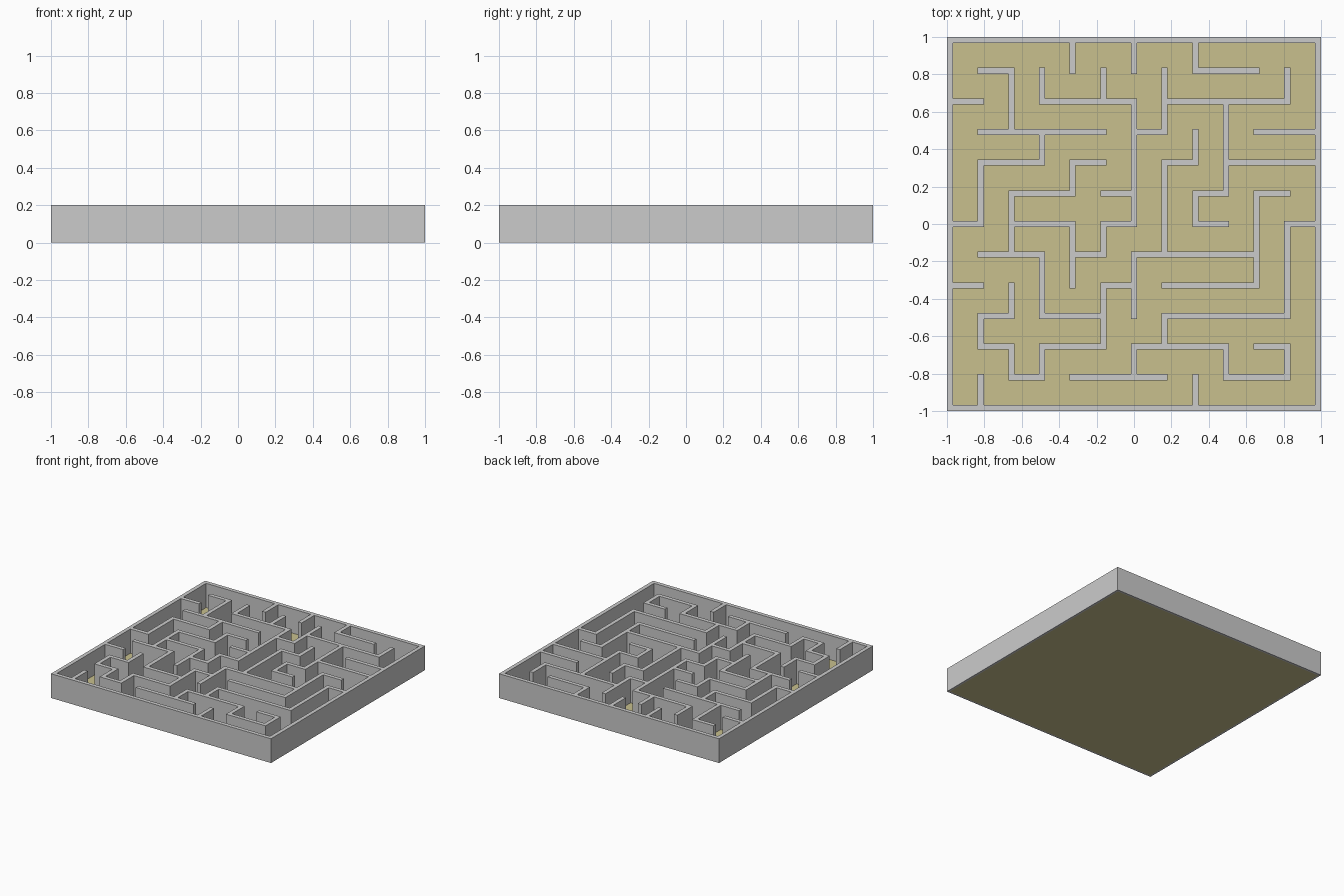
import bpy, bmesh

if "Cube" in bpy.data.objects:
    bpy.data.objects.remove(bpy.data.objects["Cube"])

N = 12               # maze cells per side
U = 2 / (5 * N + 1)  # wall thickness; a corridor is 4 U wide
HEIGHT = 0.2

# Wall runs between grid nodes: line index -> (start, end) pairs
ROWS = {  # walls along x, keyed by y node
    0: [(0, 12)], 1: [(2, 3), (4, 7), (9, 11)],
    2: [(1, 2), (3, 5), (6, 9), (10, 11)], 3: [(1, 2), (3, 5), (7, 11)],
    4: [(0, 1), (5, 6), (7, 10)], 5: [(1, 3), (4, 5), (6, 10)],
    6: [(0, 1), (2, 4), (5, 6), (8, 9), (11, 12)],
    7: [(2, 4), (5, 6), (8, 9), (10, 11)],
    8: [(1, 3), (4, 5), (7, 8), (9, 12)], 9: [(1, 5), (6, 7), (10, 12)],
    10: [(0, 1), (3, 6), (7, 11)], 11: [(1, 2), (8, 10)], 12: [(0, 12)],
}
COLS = {  # walls along y, keyed by x node
    0: [(0, 12)], 1: [(0, 1), (2, 3), (6, 8)],
    2: [(1, 2), (3, 4), (5, 7), (9, 11)],
    3: [(1, 2), (3, 5), (8, 9), (10, 11)], 4: [(4, 6), (7, 8), (11, 12)],
    5: [(2, 4), (5, 6), (10, 11)], 6: [(1, 2), (3, 5), (6, 10), (11, 12)],
    7: [(2, 3), (5, 8), (9, 11)], 8: [(0, 1), (6, 7), (8, 9), (11, 12)],
    9: [(1, 2), (7, 10)], 10: [(4, 7)],
    11: [(1, 2), (3, 6), (10, 11)], 12: [(0, 12)],
}


def coord(k):
    """Position of grid line k, alternating wall and corridor widths."""
    return -1 + U * (5 * (k // 2) + (k % 2))


def add_object(name, bm):
    bmesh.ops.recalc_face_normals(bm, faces=bm.faces)
    mesh = bpy.data.meshes.new(name)
    bm.to_mesh(mesh)
    bm.free()
    obj = bpy.data.objects.new(name, mesh)
    bpy.context.collection.objects.link(obj)
    return obj


# Walls: fill the occupied plan tiles, then extrude them up as one solid
tiles = set()
for j, runs in ROWS.items():
    for a, b in runs:
        tiles |= {(i, 2 * j) for i in range(2 * a, 2 * b + 1)}
for i, runs in COLS.items():
    for a, b in runs:
        tiles |= {(2 * i, j) for j in range(2 * a, 2 * b + 1)}

bm = bmesh.new()
verts = {}


def vert(i, j):
    if (i, j) not in verts:
        verts[i, j] = bm.verts.new((coord(i), coord(j), 0.001))
    return verts[i, j]


for i, j in sorted(tiles):
    bm.faces.new([vert(i, j), vert(i + 1, j), vert(i + 1, j + 1), vert(i, j + 1)])
ext = bmesh.ops.extrude_face_region(bm, geom=bm.faces[:], use_keep_orig=True)
for v in ext["geom"]:
    if isinstance(v, bmesh.types.BMVert):
        v.co.z = HEIGHT
add_object("maze_walls", bm)

# Floor: thin sheet reaching the middle of the outer walls
bm = bmesh.new()
bmesh.ops.create_grid(bm, x_segments=1, y_segments=1, size=1 - U / 2)
floor = add_object("floor", bm)
sand = bpy.data.materials.new("sand")
sand.diffuse_color = (0.58, 0.53, 0.27, 1)
sand.use_nodes = True
sand.node_tree.nodes["Principled BSDF"].inputs["Base Color"].default_value = sand.diffuse_color
floor.data.materials.append(sand)
